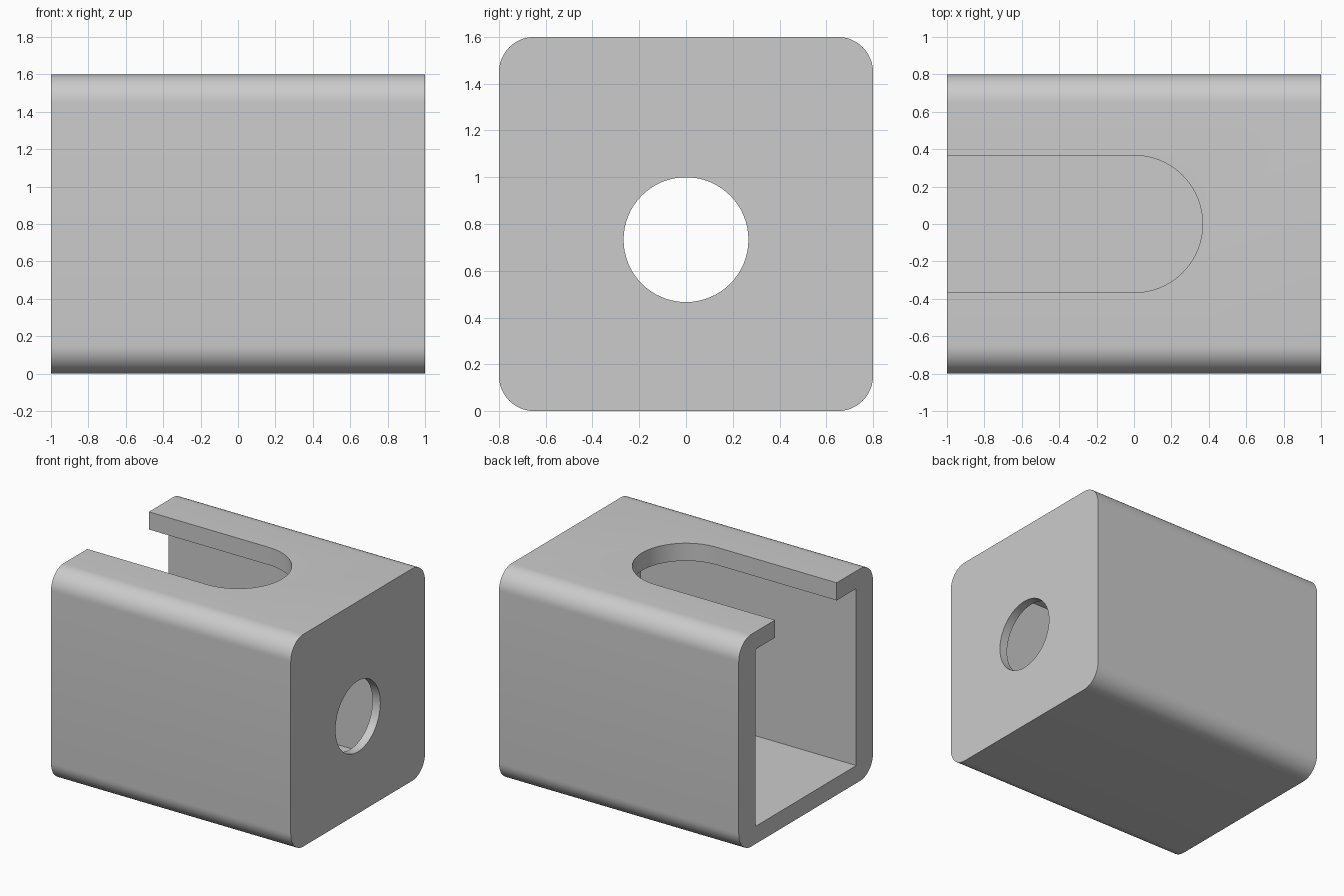
import bpy
import bmesh
from math import cos, sin, pi
from mathutils import Vector

if "Cube" in bpy.data.objects:
    bpy.data.objects.remove(bpy.data.objects["Cube"])

grey = bpy.data.materials.new("plain_grey")
grey.use_nodes = True
colour = (0.6, 0.6, 0.6, 1)
grey.diffuse_color = colour
grey.node_tree.nodes["Principled BSDF"].inputs["Base Color"].default_value = colour


def arc(u, v, r, start, end, steps):
    """Points along a circular arc in a profile plane."""
    return [(u + r * cos(start + (end - start) * i / steps),
             v + r * sin(start + (end - start) * i / steps)) for i in range(steps + 1)]


def circle(u, v, r, steps=64):
    return arc(u, v, r, 0, 2 * pi, steps)[:-1]


def rectangle(u0, u1, v0, v1):
    return [(u0, v0), (u1, v0), (u1, v1), (u0, v1)]


def extrude(name, profile, axis, low, high):
    """Extrude a closed profile along x (profile in y, z) or z (profile in x, y)."""
    bm = bmesh.new()
    place = (lambda p: (low, *p)) if axis == "x" else (lambda p: (*p, low))
    face = bm.faces.new([bm.verts.new(place(p)) for p in profile])
    moved = bmesh.ops.extrude_face_region(bm, geom=[face])["geom"]
    step = Vector((high - low, 0, 0)) if axis == "x" else Vector((0, 0, high - low))
    bmesh.ops.translate(bm, vec=step, verts=[g for g in moved if isinstance(g, bmesh.types.BMVert)])
    bmesh.ops.recalc_face_normals(bm, faces=bm.faces)
    mesh = bpy.data.meshes.new(name)
    bm.to_mesh(mesh)
    bm.free()
    mesh.materials.append(grey)
    obj = bpy.data.objects.new(name, mesh)
    bpy.context.collection.objects.link(obj)
    return obj


# Housing block with four rounded long edges
half, height, fillet = 0.8, 1.6, 0.15
outline = []
for i, (y, z) in enumerate(rectangle(half - fillet, fillet - half, height - fillet, fillet)):
    outline += arc(y, z, fillet, i * pi / 2, (i + 1) * pi / 2, 12)
housing = extrude("housing", outline, "x", -1, 1)

# Cavity, bore recess, end hole and top slot
axis_z, slot_r = 0.733, 0.367
slot = [(-1.2, -slot_r)] + arc(0, 0, slot_r, -pi / 2, pi / 2, 32) + [(-1.2, slot_r)]
cutters = [
    extrude("cavity_cutter", rectangle(-0.6, 0.6, 0.133, 1.467), "x", -1.2, 0.8),
    extrude("recess_cutter", circle(0, axis_z, 0.57), "x", 0.7, 0.935),
    extrude("hole_cutter", circle(0, axis_z, 0.267), "x", 0.6, 1.2),
    extrude("slot_cutter", slot, "z", 1.2, 1.8),
]
bpy.ops.object.select_all(action="DESELECT")
bpy.context.view_layer.objects.active = housing
housing.select_set(True)
for cutter in cutters:
    cut = housing.modifiers.new(cutter.name, "BOOLEAN")
    cut.operation = "DIFFERENCE"
    cut.solver = "EXACT"
    cut.object = cutter
    bpy.ops.object.modifier_apply(modifier=cut.name)
for cutter in cutters:
    bpy.data.objects.remove(cutter)

# Smooth fillets and bores, crisp edges elsewhere
bpy.ops.object.shade_smooth_by_angle(angle=pi / 6)
